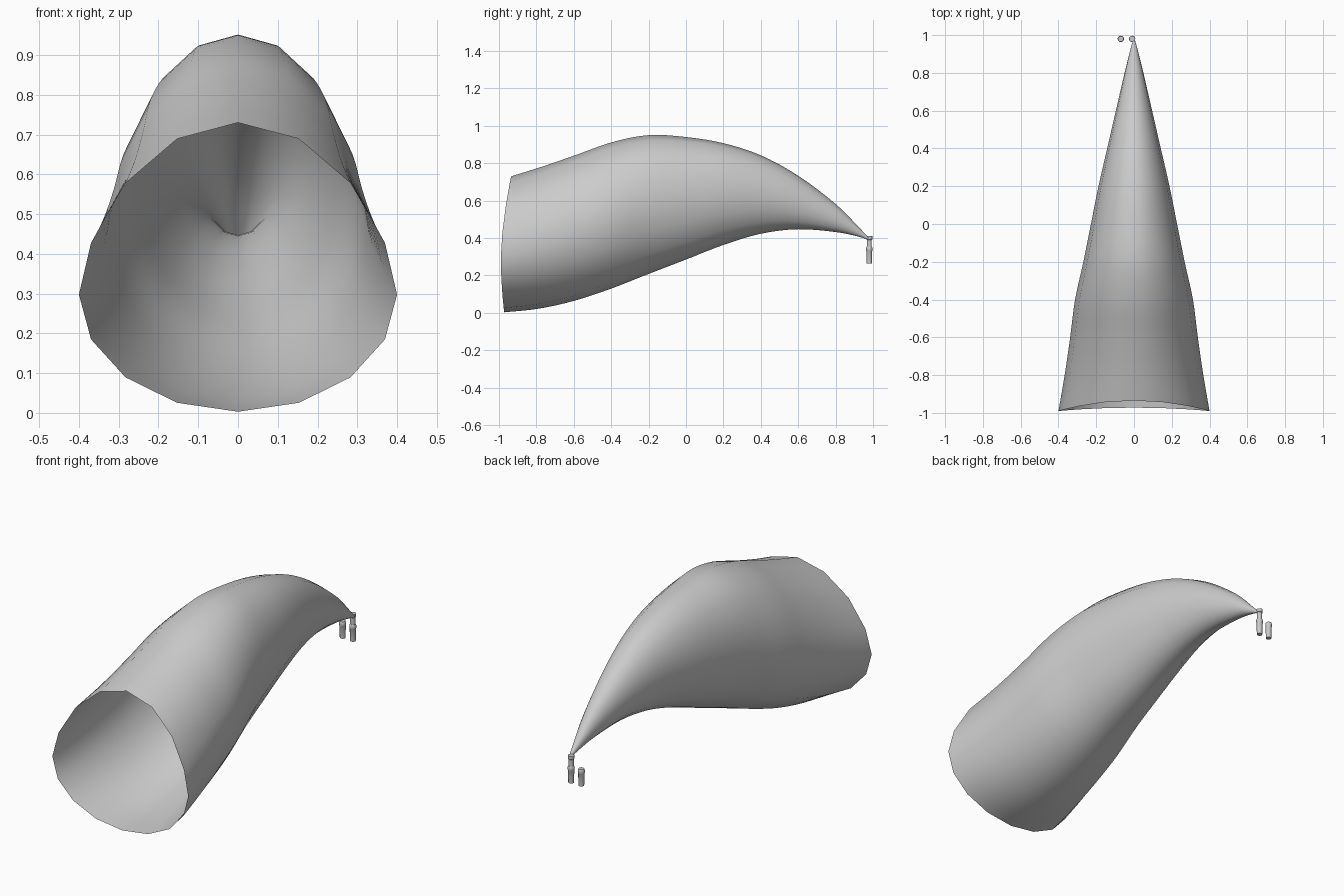
import bpy, bmesh, math

if "Cube" in bpy.data.objects:
    bpy.data.objects.remove(bpy.data.objects["Cube"])

SIDES = 16
# lengthwise stations: y, top z, bottom z, half width
STATIONS = [
    (-0.99, 0.73, 0.003, 0.40), (-0.80, 0.782, 0.022, 0.367), (-0.60, 0.845, 0.065, 0.338),
    (-0.40, 0.912, 0.13, 0.312), (-0.20, 0.95, 0.208, 0.268), (0.0, 0.94, 0.285, 0.228),
    (0.20, 0.907, 0.363, 0.188), (0.40, 0.842, 0.423, 0.142), (0.60, 0.733, 0.447, 0.096),
    (0.80, 0.582, 0.432, 0.050), (0.92, 0.462, 0.408, 0.020), (0.985, 0.393, 0.387, 0.002),
]


def spline(points, steps):
    """Smooth path through the stations (Catmull-Rom)."""
    out = []
    for i in range(len(points) - 1):
        a, b = points[max(i - 1, 0)], points[i]
        c, d = points[i + 1], points[min(i + 2, len(points) - 1)]
        for s in range(steps):
            t = s / steps
            out.append([0.5 * (2 * q + (r - p) * t + (2 * p - 5 * q + 4 * r - w) * t * t
                               + (3 * q - p - 3 * r + w) * t ** 3)
                        for p, q, r, w in zip(a, b, c, d)])
    out.append(list(points[-1]))
    return out


def skin(name, rings, cap=False):
    """Join rings of points into one smooth surface."""
    bm = bmesh.new()
    loops = [[bm.verts.new(p) for p in ring] for ring in rings]
    n = len(loops[0])
    for a, b in zip(loops, loops[1:]):
        for i in range(n):
            j = (i + 1) % n
            bm.faces.new((a[i], a[j], b[j], b[i]))
    if cap:
        bm.faces.new(loops[0])
        bm.faces.new(loops[-1])
    bmesh.ops.recalc_face_normals(bm, faces=bm.faces)
    mesh = bpy.data.meshes.new(name)
    bm.to_mesh(mesh)
    bm.free()
    obj = bpy.data.objects.new(name, mesh)
    bpy.context.collection.objects.link(obj)
    bpy.ops.object.select_all(action='DESELECT')
    obj.select_set(True)
    bpy.context.view_layer.objects.active = obj
    bpy.ops.object.shade_smooth_by_angle(angle=math.radians(40))
    return obj


# Open sleeve: egg-shaped mouth that turns elliptical and tapers to a drooping tip
rings = []
for y, top, bottom, half in spline(STATIONS, 4):
    mouth = max(0.0, min(1.0, (-0.2 - y) / 0.79))
    mid = bottom + (top - bottom) * (0.5 - 0.095 * mouth)
    ring = []
    for i in range(SIDES):
        a = 2 * math.pi * i / SIDES
        s = math.sin(a)
        if s >= 0:
            z = mid + (top - mid) * s ** (1 + 0.25 * mouth)
            dy = 0.055 * s * s
        else:
            z = mid + (mid - bottom) * s
            dy = 0.018 * s * s
        ring.append((half * math.cos(a), y + dy * mouth ** 2, z))
    rings.append(ring)
skin("sleeve", rings)


# Small hanging fittings at the tip, turned from (radius, z) profiles
def turned(name, x, y, profile, n=12):
    skin(name, [[(x + r * math.cos(2 * math.pi * i / n), y + r * math.sin(2 * math.pi * i / n), z)
                 for i in range(n)] for r, z in profile], cap=True)


for name, x in (("tip_weight", -0.01), ("side_weight", -0.07)):
    turned(name, x, 0.98, [(0.014, 0.265), (0.0155, 0.33), (0.017, 0.333), (0.017, 0.347), (0.014, 0.355)])
turned("tip_pin", -0.01, 0.98, [(0.013, 0.35), (0.013, 0.39), (0.016, 0.393), (0.016, 0.41)])
